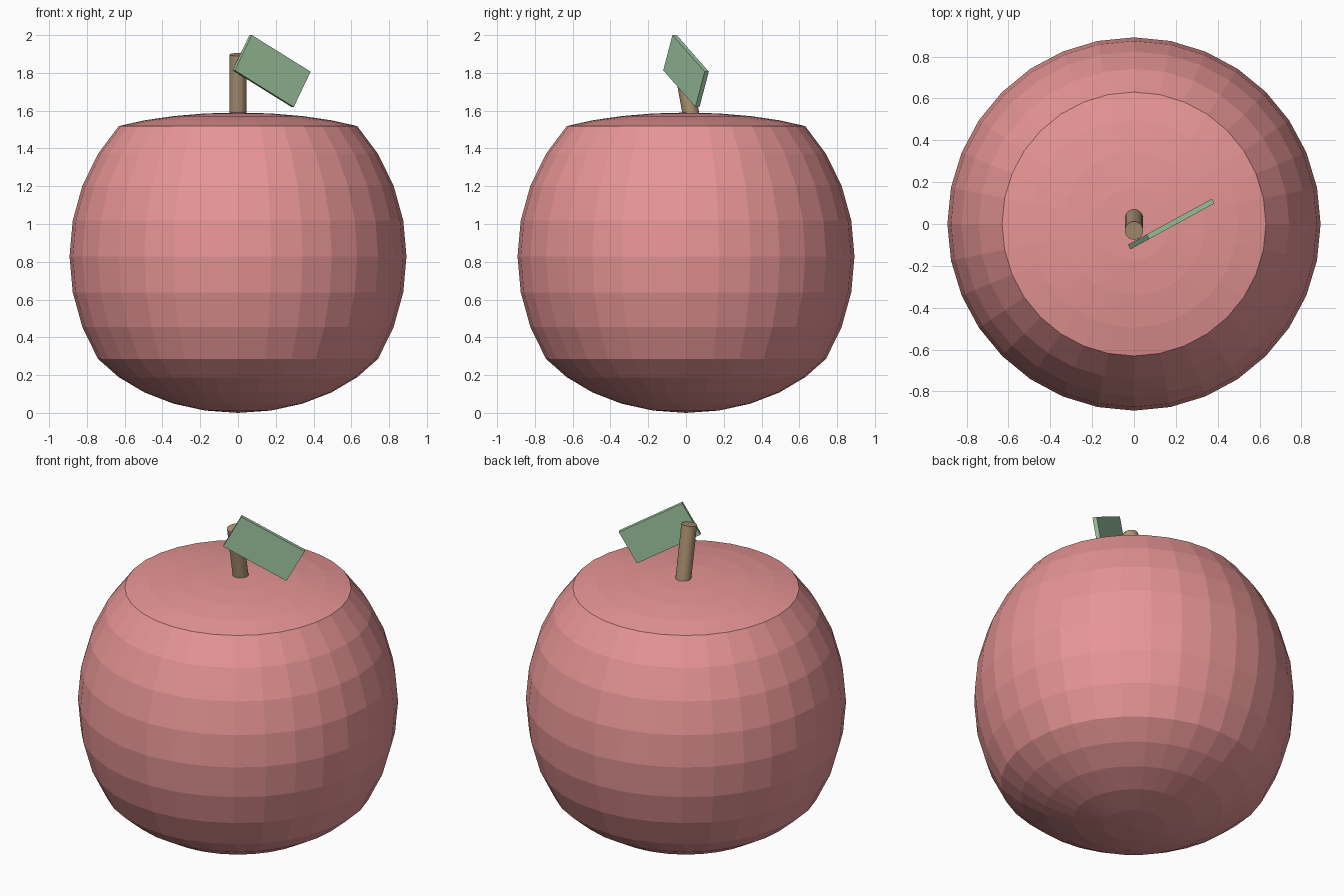
import bpy, bmesh, math
from mathutils import Matrix

if "Cube" in bpy.data.objects:
    bpy.data.objects.remove(bpy.data.objects["Cube"])


def make_object(name, bm, color):
    bmesh.ops.recalc_face_normals(bm, faces=bm.faces)
    mesh = bpy.data.meshes.new(name)
    bm.to_mesh(mesh)
    bm.free()
    mat = bpy.data.materials.new(name + "_color")
    mat.diffuse_color = (*color, 1)
    mat.use_nodes = True
    mat.node_tree.nodes["Principled BSDF"].inputs["Base Color"].default_value = mat.diffuse_color
    mesh.materials.append(mat)
    obj = bpy.data.objects.new(name, mesh)
    bpy.context.collection.objects.link(obj)
    return obj


# Apple body: faceted sphere, flattened strongly on top and slightly below
HEIGHT, SHOULDER, HIP = 0.976, 0.69, 0.542
bm = bmesh.new()
bmesh.ops.create_uvsphere(bm, u_segments=32, v_segments=16, radius=1)
for v in bm.verts:
    v.co.x *= 0.892
    v.co.y *= 0.892
    z = v.co.z * HEIGHT
    if z > SHOULDER:
        z = SHOULDER + (z - SHOULDER) * 0.25
    elif z < -HIP:
        z = -HIP - (-HIP - z) * 0.66
    v.co.z = z
bottom = min(v.co.z for v in bm.verts)
bmesh.ops.translate(bm, verts=bm.verts, vec=(0, 0, -bottom))
make_object("apple_body", bm, (0.8, 0.3, 0.3))

# Stem: leaning towards the front
bm = bmesh.new()
bmesh.ops.create_cone(bm, cap_ends=True, segments=24, radius1=0.044,
                      radius2=0.044, depth=0.35)
stem = make_object("stem", bm, (0.42, 0.29, 0.17))
stem.location = (0, 0, 1.725)
stem.rotation_euler = (0.18, 0, 0)
for p in stem.data.polygons:
    p.use_smooth = len(p.vertices) == 4

# Leaf: thin tilted slab
bm = bmesh.new()
bmesh.ops.create_cube(bm, size=1, matrix=Matrix.Diagonal((0.405, 0.025, 0.213, 1)))
leaf = make_object("leaf", bm, (0.35, 0.58, 0.36))
leaf.location = (0.178, 0, 1.81)
leaf.rotation_euler = (0, 0.5, 0.5)
